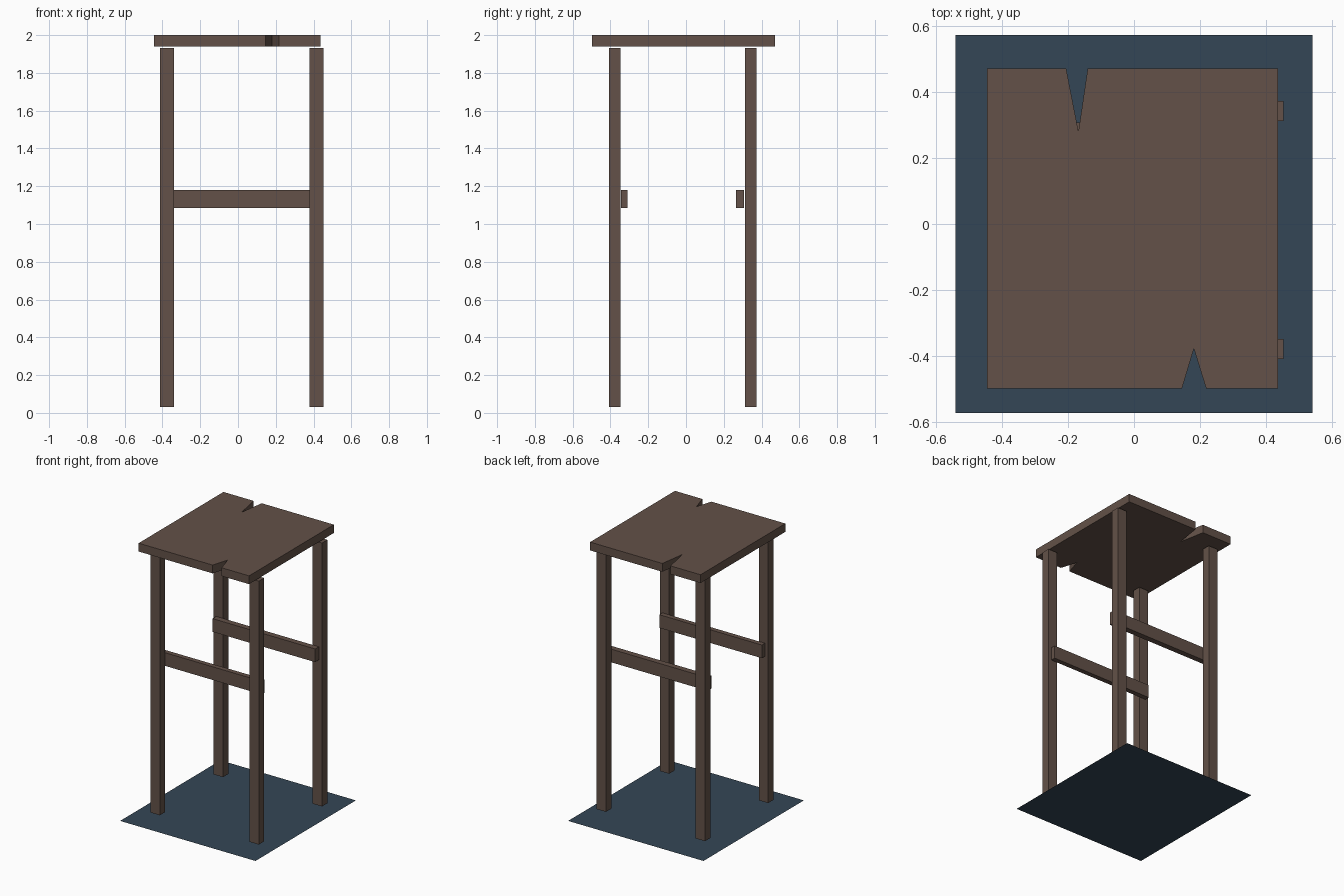
import bpy
import bmesh

cube = bpy.data.objects.get("Cube")
if cube:
    bpy.data.objects.remove(cube, do_unlink=True)


def make_material(name, rgb):
    mat = bpy.data.materials.new(name)
    mat.use_nodes = True
    color = (*rgb, 1)
    mat.diffuse_color = color
    mat.node_tree.nodes["Principled BSDF"].inputs["Base Color"].default_value = color
    return mat


def make_prism(name, outline, z0, z1, mat):
    """Flat outline, counter-clockwise, raised from z0 to z1."""
    bm = bmesh.new()
    face = bm.faces.new([bm.verts.new((x, y, z0)) for x, y in outline])
    if z1 > z0:
        result = bmesh.ops.extrude_face_region(bm, geom=[face], use_keep_orig=True)
        top = [v for v in result["geom"] if isinstance(v, bmesh.types.BMVert)]
        bmesh.ops.translate(bm, verts=top, vec=(0, 0, z1 - z0))
        bmesh.ops.recalc_face_normals(bm, faces=bm.faces)
    mesh = bpy.data.meshes.new(name)
    bm.to_mesh(mesh)
    bm.free()
    mesh.materials.append(mat)
    obj = bpy.data.objects.new(name, mesh)
    bpy.context.collection.objects.link(obj)
    return obj


def rect(x0, x1, y0, y1):
    return [(x0, y0), (x1, y0), (x1, y1), (x0, y1)]


wood = make_material("brown wood", (0.125, 0.083, 0.065))
slate = make_material("slate blue", (0.034, 0.061, 0.093))

# Ground sheet
make_prism("floor_sheet", rect(-0.54, 0.54, -0.572, 0.572), 0, 0, slate)

# Four square posts
for side, x0, x1 in (("right", -0.412, -0.338), ("left", 0.378, 0.452)):
    for end, y0, y1 in (("front", -0.408, -0.348), ("back", 0.312, 0.372)):
        make_prism(f"{end}_{side}_leg", rect(x0, x1, y0, y1), 0.032, 1.932, wood)

# Cross rails on the inner faces of the legs
for end, y0, y1 in (("front", -0.345, -0.31), ("back", 0.265, 0.307)):
    make_prism(f"{end}_rail", rect(-0.388, 0.43, y0, y1), 1.085, 1.18, wood)

# Tabletop with a split in the front and back edges
x0, x1, y0, y1 = -0.445, 0.436, -0.497, 0.47
front_split = [(0.145, y0), (0.181, -0.377), (0.218, y0)]
back_split = [(-0.14, y1), (-0.168, 0.28), (-0.205, y1)]
make_prism("tabletop",
           [(x0, y0), *front_split, (x1, y0), (x1, y1), *back_split, (x0, y1)],
           1.94, 2.0, wood)
